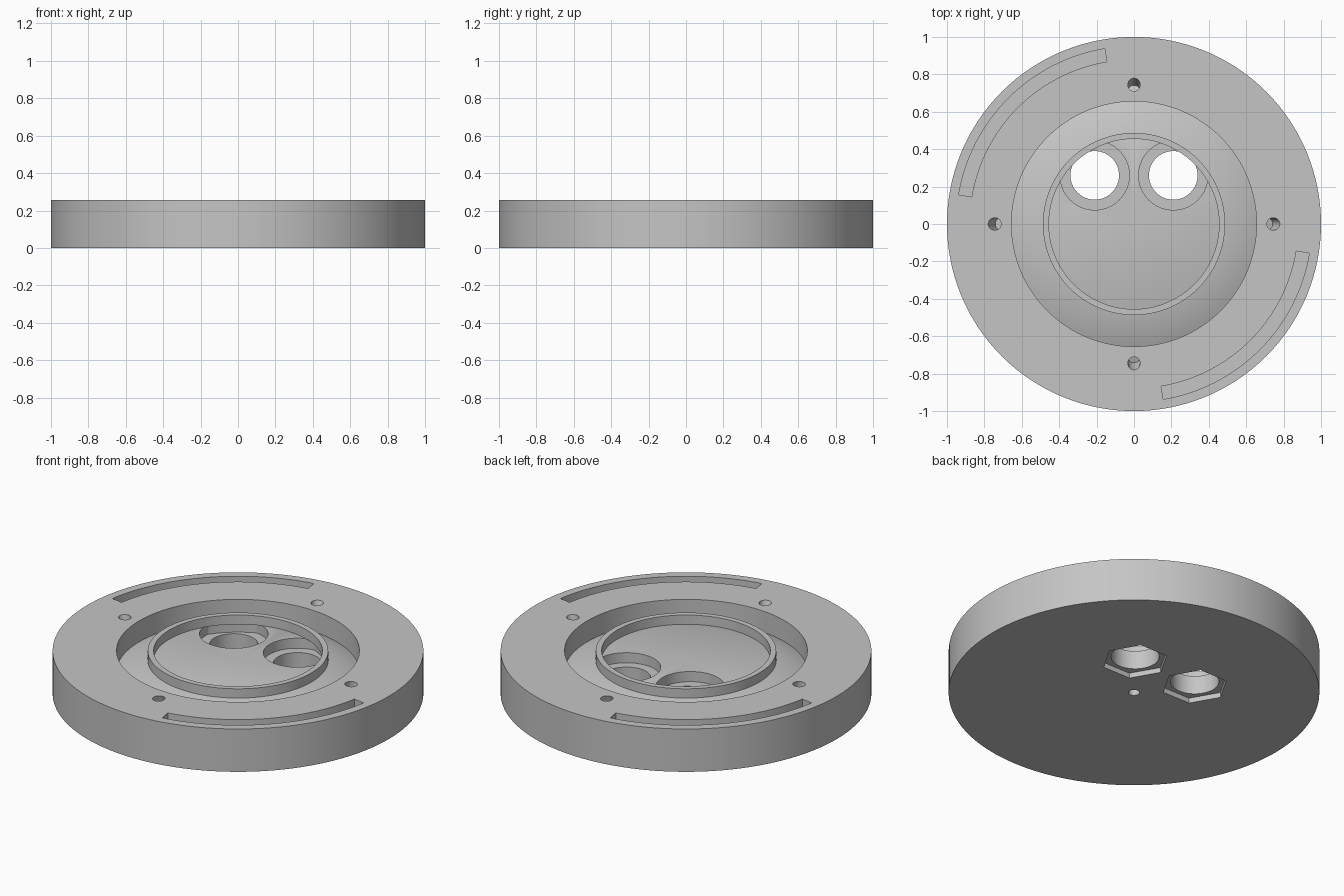
import bpy, bmesh, math
from mathutils import Matrix, Vector

cube = bpy.data.objects.get("Cube")
if cube:
    bpy.data.objects.remove(cube)

HEIGHT, FLOOR, SEAT = 0.255, 0.20, 0.14
RING_IN, RING_OUT = 0.455, 0.487
BORES = [(-0.21, 0.26), (0.21, 0.26)]

grey = bpy.data.materials.new("plain grey")
grey.use_nodes = True
colour = (0.56, 0.56, 0.56, 1)
grey.diffuse_color = colour
grey.node_tree.nodes["Principled BSDF"].inputs["Base Color"].default_value = colour


def finish(name, bm):
    bmesh.ops.remove_doubles(bm, verts=bm.verts, dist=1e-5)
    bmesh.ops.recalc_face_normals(bm, faces=bm.faces)
    mesh = bpy.data.meshes.new(name)
    bm.to_mesh(mesh)
    bm.free()
    mesh.materials.append(grey)
    obj = bpy.data.objects.new(name, mesh)
    bpy.context.collection.objects.link(obj)
    return obj


def revolve(name, profile, closed=False, steps=128):
    bm = bmesh.new()
    verts = [bm.verts.new((r, 0, z)) for r, z in profile]
    edges = [bm.edges.new(pair) for pair in zip(verts, verts[1:])]
    if closed:
        edges.append(bm.edges.new((verts[-1], verts[0])))
    bmesh.ops.spin(bm, geom=verts + edges, axis=(0, 0, 1), cent=(0, 0, 0),
                   angle=math.tau, steps=steps)
    return finish(name, bm)


def cylinder(name, x, y, z0, z1, r, sides=64, turn=0.0):
    bm = bmesh.new()
    place = Matrix.Translation((x, y, (z0 + z1) / 2)) @ Matrix.Rotation(turn, 4, "Z")
    bmesh.ops.create_cone(bm, cap_ends=True, segments=sides, radius1=r, radius2=r,
                          depth=z1 - z0, matrix=place)
    return finish(name, bm)


def arc_block(name, r0, r1, z0, z1, start, end, steps=32):
    bm = bmesh.new()
    corners = [(r0, z0), (r1, z0), (r1, z1), (r0, z1)]
    face = bm.faces.new([bm.verts.new((r * math.cos(start), r * math.sin(start), z))
                         for r, z in corners])
    kept = bmesh.ops.duplicate(bm, geom=[face])
    bmesh.ops.spin(bm, geom=[face], axis=(0, 0, 1), cent=(0, 0, 0),
                   angle=end - start, steps=steps)
    return finish(name, bm)


def apply_boolean(target, tool, operation="DIFFERENCE"):
    mod = target.modifiers.new("cut", "BOOLEAN")
    mod.operation, mod.solver, mod.object = operation, "EXACT", tool
    bpy.context.view_layer.objects.active = target
    bpy.ops.object.modifier_apply(modifier=mod.name)
    bpy.data.objects.remove(tool)


# Disc with a sunken centre and a sloping channel around it
body = revolve("base_disc", [(0, 0), (1, 0), (1, HEIGHT), (0.655, HEIGHT),
                             (0.655, 0.13), (RING_OUT, FLOOR), (0, FLOOR)])

# Counterbores run under the ring, with a through hole and a nut pocket each
for x, y in BORES:
    bore = cylinder("counterbore_cutter", x, y, SEAT, HEIGHT, 0.185)
    limit = cylinder("limit", 0, 0, 0, 1, RING_OUT - 0.004, 128)
    apply_boolean(bore, limit, "INTERSECT")
    apply_boolean(body, bore)
    apply_boolean(body, cylinder("hole_cutter", x, y, -0.1, 0.18, 0.13))
    apply_boolean(body, cylinder("nut_cutter", x, y, -0.1, 0.03, 0.18, 6, math.radians(30)))

# Small blind hole under the centre
apply_boolean(body, cylinder("centre_cutter", 0, 0, -0.1, 0.06, 0.03, 24))

# Four small holes in the rim, leaning inward as they go down
for i in range(4):
    hole = cylinder("rim_hole_cutter", 0, 0, -0.1, 0.1, 0.033, 24)
    hole.data.transform(Matrix.Rotation(math.tau * i / 4, 4, "Z")
                        @ Matrix.Translation((0.745, 0, HEIGHT))
                        @ Matrix.Rotation(math.radians(20), 4, "Y"))
    apply_boolean(body, hole)

# Two curved slots on opposite sides of the rim
for start in (99.5, 279.5):
    apply_boolean(body, arc_block("slot_cutter", 0.88, 0.95, HEIGHT - 0.08, HEIGHT + 0.1,
                                  math.radians(start), math.radians(start + 71)))

# Thin raised ring around the sunken floor
ring = revolve("raised_ring", [(RING_IN, FLOOR), (RING_OUT, FLOOR),
                               (RING_OUT, HEIGHT), (RING_IN, HEIGHT)], closed=True)

for obj in (body, ring):
    bpy.ops.object.select_all(action="DESELECT")
    obj.select_set(True)
    bpy.context.view_layer.objects.active = obj
    bpy.ops.object.shade_smooth_by_angle(angle=math.radians(30))
